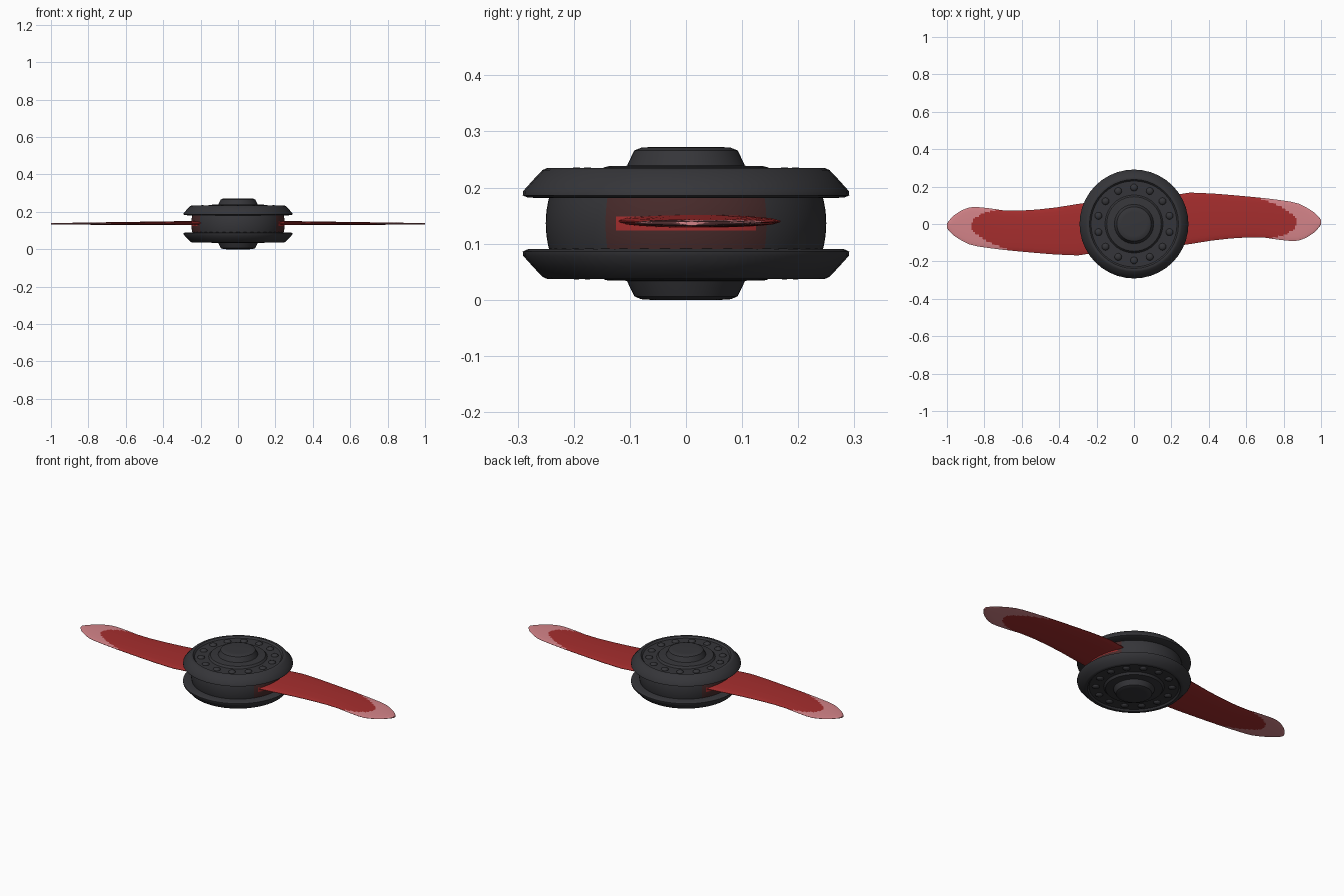
import bpy, bmesh, math
from mathutils import Matrix

if "Cube" in bpy.data.objects:
    bpy.data.objects.remove(bpy.data.objects["Cube"])

MID = 0.136  # mid height of the whole model


def material(name, rgb):
    m = bpy.data.materials.new(name)
    m.diffuse_color = (*rgb, 1)
    m.use_nodes = True
    m.node_tree.nodes["Principled BSDF"].inputs["Base Color"].default_value = m.diffuse_color
    return m


BLACK = material("charcoal", (0.036, 0.036, 0.041))
RED = material("red", (0.38, 0.027, 0.027))
PINK = material("pink", (0.66, 0.23, 0.25))
MAROON = material("dark maroon", (0.065, 0.024, 0.024))


def finish(name, bm, mats, angle=35):
    bmesh.ops.recalc_face_normals(bm, faces=bm.faces)
    me = bpy.data.meshes.new(name)
    bm.to_mesh(me)
    bm.free()
    ob = bpy.data.objects.new(name, me)
    bpy.context.collection.objects.link(ob)
    for m in mats:
        me.materials.append(m)
    bpy.ops.object.select_all(action='DESELECT')
    ob.select_set(True)
    bpy.context.view_layer.objects.active = ob
    bpy.ops.object.shade_smooth_by_angle(angle=math.radians(angle))
    return ob


def lathe(profile, sides, side=1):
    """Spin (radius, height above the middle) points around z."""
    bm = bmesh.new()
    rings = []
    for r, h in profile:
        z = MID + side * h
        if r == 0:
            rings.append([bm.verts.new((0, 0, z))] * sides)
        else:
            rings.append([bm.verts.new((r * math.cos(a), r * math.sin(a), z))
                          for a in (2 * math.pi * i / sides for i in range(sides))])
    for a, b in zip(rings, rings[1:]):
        for i in range(sides):
            j = (i + 1) % sides
            quad = list(dict.fromkeys((a[i], a[j], b[j], b[i])))
            bm.faces.new(quad)
    return bm


# Flange plates with a recessed face, a raised collar and a domed cap
FLANGE = [(0, 0.040), (0.24, 0.045), (0.282, 0.046), (0.291, 0.050), (0.290, 0.058),
          (0.272, 0.078), (0.256, 0.095), (0.247, 0.099), (0.238, 0.098),
          (0.230, 0.089), (0.155, 0.089), (0.146, 0.100), (0.138, 0.102),
          (0.112, 0.101), (0.105, 0.103), (0.098, 0.118), (0.092, 0.130),
          (0.080, 0.135), (0.065, 0.136), (0, 0.136)]
for label, s in (("top", 1), ("bottom", -1)):
    finish(label + "_flange", lathe(FLANGE, 40, s), [BLACK])

    # Ring of 14 rivets
    bm = bmesh.new()
    for i in range(14):
        a = 2 * math.pi * i / 14 + math.pi / 2
        place = (Matrix.Translation((0.195 * math.cos(a), 0.195 * math.sin(a), MID + s * 0.088))
                 @ Matrix.Diagonal((1, 1, 0.6, 1)))
        bmesh.ops.create_uvsphere(bm, u_segments=12, v_segments=8, radius=0.02, matrix=place)
    finish(label + "_rivets", bm, [BLACK], 60)

# Bulging drum, stained maroon around the blade roots
drum = [(0.25 - 0.007 * (k / 4) ** 2, k * 0.0125) for k in range(-4, 5)]
bm = lathe(drum, 72)
for f in bm.faces:
    c = f.calc_center_median()
    if abs(c.y) < 0.145 and abs(c.x) > 0.1:
        f.material_index = 1
        if abs(c.y) < 0.12 and abs(c.z - MID) < 0.01:
            f.material_index = 2
finish("drum", bm, [BLACK, MAROON, RED])

# Blade outline: x, lower y, upper y
OUTLINE = [(0.18, -0.125, 0.15), (0.30, -0.107, 0.168), (0.42, -0.088, 0.163),
           (0.52, -0.077, 0.155), (0.62, -0.071, 0.146), (0.70, -0.073, 0.138),
           (0.78, -0.085, 0.128), (0.84, -0.091, 0.119), (0.88, -0.089, 0.109),
           (0.92, -0.074, 0.090), (0.96, -0.048, 0.064), (0.985, -0.024, 0.042),
           (1.0, -0.002, 0.022)]


def outline_at(x):
    for (x0, l0, u0), (x1, l1, u1) in zip(OUTLINE, OUTLINE[1:]):
        if x <= x1 + 1e-6:
            t = (x - x0) / (x1 - x0)
            return l0 + t * (l1 - l0), u0 + t * (u1 - u0)


def blade(name, turn):
    bm = bmesh.new()
    nx, nv = 82, 20
    skins = []
    for s in (1, -1):
        grid = []
        for i in range(nx + 1):
            x = 0.18 + 0.82 * i / nx
            lo, hi = outline_at(x)
            thick = 0.012 - 0.008 * (x - 0.18) / 0.82
            row = []
            for j in range(nv + 1):
                v = -1 + 2 * j / nv
                z = 0.141 - 0.005 * x + s * thick * (0.12 + 0.88 * math.sqrt(max(0, 1 - v * v)))
                row.append(bm.verts.new((x, (lo + hi) / 2 + v * (hi - lo) / 2, z)))
            grid.append(row)
        skins.append(grid)
        for i in range(nx):
            for j in range(nv):
                f = bm.faces.new((grid[i][j], grid[i + 1][j], grid[i + 1][j + 1], grid[i][j + 1]))
                # Pink tip with a red tongue reaching into it
                x = 0.18 + 0.82 * (i + 0.5) / nx
                v = -1 + 2 * (j + 0.5) / nv
                reach = 0.87 - (0.21 if v > 0 else 0.14) * abs(v) ** 2.2
                f.material_index = int(x > reach)
    # Thin rim joining both skins
    top, low = skins
    rim = [(i, 0) for i in range(nx)] + [(nx, j) for j in range(nv)]
    rim += [(i, nv) for i in range(nx, 0, -1)] + [(0, j) for j in range(nv, 0, -1)]
    for (i, j), (k, l) in zip(rim, rim[1:] + rim[:1]):
        f = bm.faces.new((top[i][j], top[k][l], low[k][l], low[i][j]))
        f.material_index = int(i > 0.7 * nx)
    bmesh.ops.rotate(bm, verts=bm.verts, cent=(0, 0, 0), matrix=Matrix.Rotation(turn, 3, 'Z'))
    finish(name, bm, [RED, PINK], 50)


blade("right_blade", 0)
blade("left_blade", math.pi)
